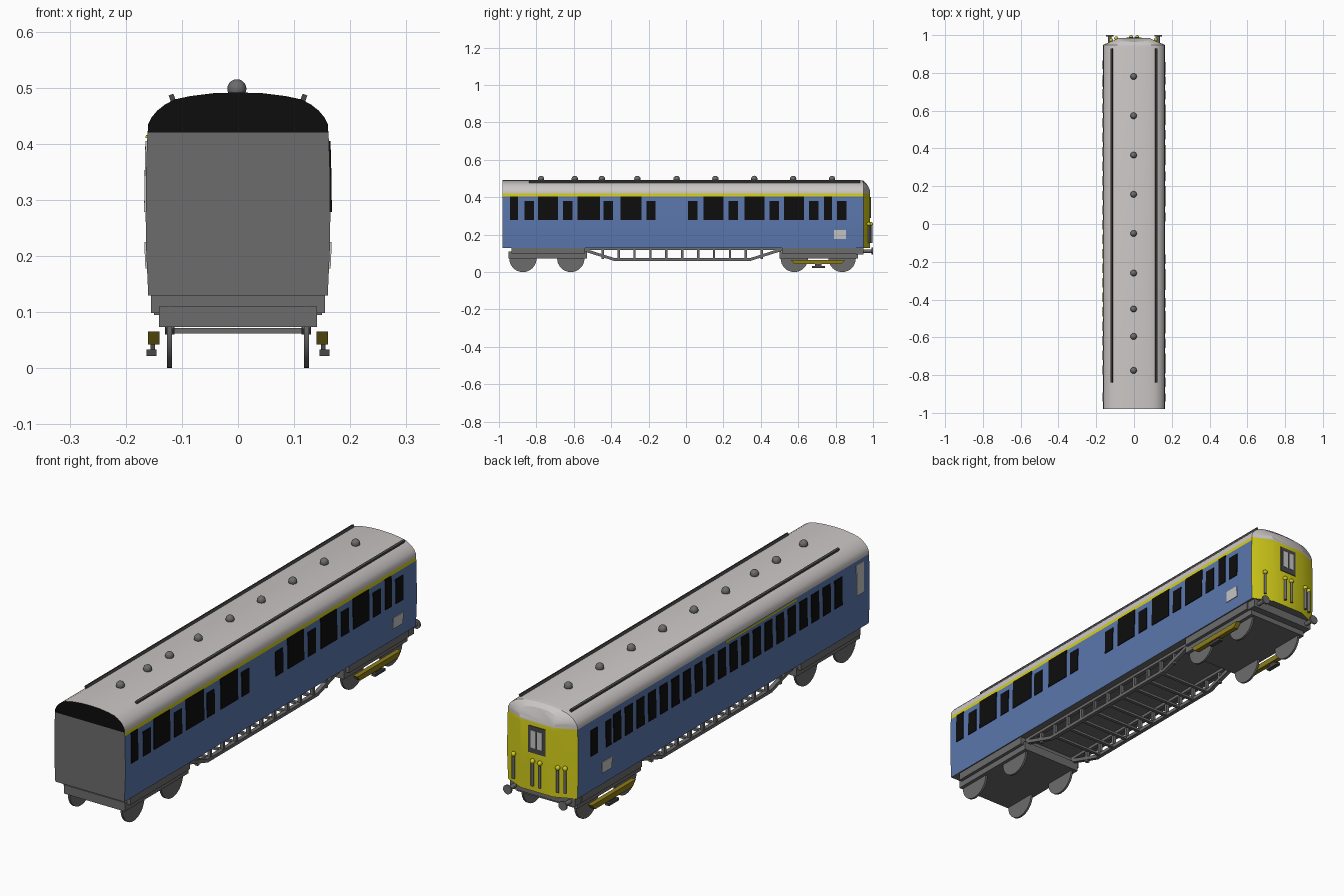
import bpy, bmesh, math
from mathutils import Matrix, Vector

if "Cube" in bpy.data.objects:
    bpy.data.objects.remove(bpy.data.objects["Cube"])


def mat(name, r, g, b):
    m = bpy.data.materials.new(name)
    m.diffuse_color = (r, g, b, 1)
    m.use_nodes = True
    m.node_tree.nodes["Principled BSDF"].inputs["Base Color"].default_value = m.diffuse_color
    return m


BLUE = mat("coach_blue", 0.105, 0.185, 0.42)
YELLOW = mat("warning_yellow", 0.66, 0.62, 0.01)
ROOF = mat("roof_light_grey", 0.60, 0.57, 0.56)
BLACK = mat("black", 0.004, 0.004, 0.004)
GREY = mat("underframe_grey", 0.15, 0.15, 0.15)
DARK = mat("dark_grey", 0.065, 0.065, 0.065)
PANEL = mat("panel_light_grey", 0.56, 0.56, 0.56)
OCHRE = mat("shoe_beam_ochre", 0.26, 0.2, 0.01)


def finish(name, bm, mats, smooth=None):
    bmesh.ops.recalc_face_normals(bm, faces=bm.faces)
    me = bpy.data.meshes.new(name)
    bm.to_mesh(me)
    bm.free()
    ob = bpy.data.objects.new(name, me)
    bpy.context.collection.objects.link(ob)
    for m in mats:
        me.materials.append(m)
    if smooth:
        bpy.ops.object.select_all(action='DESELECT')
        ob.select_set(True)
        bpy.context.view_layer.objects.active = ob
        bpy.ops.object.shade_smooth_by_angle(angle=math.radians(smooth))
    return ob


def add_box(bm, x0, x1, y0, y1, z0, z1):
    m = Matrix.Translation(((x0 + x1) / 2, (y0 + y1) / 2, (z0 + z1) / 2)) @ \
        Matrix.Diagonal((x1 - x0, y1 - y0, z1 - z0, 1))
    bmesh.ops.create_cube(bm, size=1, matrix=m)


def boxes(name, items, m):
    bm = bmesh.new()
    for it in items:
        add_box(bm, *it)
    return finish(name, bm, [m])


def add_cyl(bm, r, depth, loc, axis, seg=24):
    rot = Vector((0, 0, 1)).rotation_difference(Vector(axis)).to_matrix().to_4x4()
    bmesh.ops.create_cone(bm, cap_ends=True, segments=seg, radius1=r, radius2=r,
                          depth=depth, matrix=Matrix.Translation(loc) @ rot)


def add_prism(bm, yz, x0, x1):
    a = [bm.verts.new((x0, y, z)) for y, z in yz]
    b = [bm.verts.new((x1, y, z)) for y, z in yz]
    bm.faces.new(a)
    bm.faces.new(b)
    for i in range(len(yz)):
        j = (i + 1) % len(yz)
        bm.faces.new((a[i], a[j], b[j], b[i]))


# Body shell: cross-section lofted along y, with a three-sided cab end
SIDE = [(.160, .13), (.164, .22), (.1645, .27), (.1635, .36), (.162, .405), (.161, .42)]
TOP = [(.160, .435), (.154, .447), (.144, .459), (.13, .470), (.113, .479), (.085, .485), (.045, .490)]
half = SIDE + TOP
ring = half + [(0, .4915)] + [(-x, z) for x, z in reversed(half)]


def cab_point(x, z):
    if z <= .421:
        return (x * .47, .985, z)
    t = (z - .42) / .07
    return (x * (.47 + .2 * t), .985 - .02 * t * t, .42 + (z - .42) * .75)


bm = bmesh.new()
loops = [[bm.verts.new((x, y, z)) for x, z in ring] for y in (-.98, .93)]
loops.append([bm.verts.new((x, .948, z if z < .43 else .42 + (z - .42) * .96)) for x, z in ring])
loops.append([bm.verts.new(cab_point(x, z)) for x, z in ring])
n, k = len(ring), len(SIDE)
for s in range(3):
    for i in range(n):
        j = (i + 1) % n
        f = bm.faces.new((loops[s][i], loops[s][j], loops[s + 1][j], loops[s + 1][i]))
        c = f.calc_center_median()
        if j == 0:
            f.material_index = 4
        elif c.z > .42 or (k - 1 <= i < n - k):
            f.material_index = 2
        elif s == 2 or (c.z > .405 and c.x > 0):
            f.material_index = 1
for loop, low, high in ((loops[0], 4, 3), (loops[3], 1, 2)):
    bm.faces.new(loop[:k] + loop[n - k:]).material_index = low
    bm.faces.new(loop[k - 1:n - k + 1]).material_index = high
finish("coach_body", bm, [BLUE, YELLOW, ROOF, BLACK, GREY], 25)


# Thin plates following the body side
def side_x(z):
    for (xa, za), (xb, zb) in zip(SIDE, SIDE[1:]):
        if z <= zb:
            return xa + (xb - xa) * (z - za) / (zb - za)
    return SIDE[-1][0]


def side_plates(name, items, sgn, m):
    bm = bmesh.new()
    for y0, y1, z0, z1 in items:
        v = [bm.verts.new((sgn * (side_x(z) + o), y, z))
             for o in (-.003, .003) for y, z in ((y0, z0), (y1, z0), (y1, z1), (y0, z1))]
        for q in ((0, 1, 2, 3), (4, 5, 6, 7), (0, 1, 5, 4), (1, 2, 6, 5), (2, 3, 7, 6), (3, 0, 4, 7)):
            bm.faces.new([v[i] for i in q])
    finish(name, bm, [m])


tall = [(-.941, -.897), (-.792, -.685), (-.579, -.461), (-.35, -.237),
        (.093, .2), (.312, .419), (.525, .632), (.739, .781)]
short = [-.838, -.632, -.416, -.187, .037, .253, .472, .683, .835 - .03]
short[-1] = .832
side_plates("right_windows", [(a, b, .278, .405) for a, b in tall] +
            [(y - .025, y + .025, .278, .38) for y in short], 1, BLACK)
side_plates("left_windows", [(.82, .865, .278, .385), (.73, .765, .278, .385)] +
            [(.665 - .077 * i, .715 - .077 * i, .278, .395) for i in range(20)], -1, BLACK)
side_plates("left_end_window", [(-.94, -.893, .278, .405)], -1, PANEL)
side_plates("right_notice_panel", [(.79, .856, .178, .225)], 1, PANEL)
side_plates("left_notice_panel", [(.725, .79, .178, .225)], -1, PANEL)
side_plates("left_stripe", [(-.5, -.03, .410, .416)], -1, YELLOW)

# Roof ventilators and gutter rails
bm = bmesh.new()
for y in (-.775, -.595, -.45, -.26, -.05, .157, .365, .573, .781):
    bmesh.ops.create_uvsphere(bm, u_segments=16, v_segments=10, radius=.017,
                              matrix=Matrix.Translation((-.002, y, .498)))
finish("roof_vents", bm, [GREY], 40)
bm = bmesh.new()
for s in (-1, 1):
    m = Matrix.Translation((s * .117, .045, .481)) @ Matrix.Rotation(s * .35, 4, 'Y') @ \
        Matrix.Diagonal((.009, 1.77, .014, 1))
    bmesh.ops.create_cube(bm, size=1, matrix=m)
finish("roof_rails", bm, [DARK])

# Cab end window, pipes and buffers
boxes("cab_window_frame", [(-.04, .04, .983, .988, .29, .402)], DARK)
boxes("cab_window_panes", [(-.027, -.004, .985, .990, .312, .385),
                           (.004, .027, .985, .990, .312, .385)], PANEL)
bm, kn = bmesh.new(), bmesh.new()
for x, y in ((.115, .978), (.018, .991), (-.016, .991), (-.095, .985), (-.122, .975)):
    add_cyl(bm, .006, .10, (x, y, .205), (0, 0, 1), 12)
    bmesh.ops.create_uvsphere(kn, u_segments=12, v_segments=8, radius=.010,
                              matrix=Matrix.Translation((x, y - .001, .257)))
finish("cab_pipes", bm, [GREY], 40)
finish("pipe_knobs", kn, [YELLOW], 40)
bm = bmesh.new()
for s in (-1, 1):
    add_cyl(bm, .009, .06, (s * .128, .965, .112), (0, 1, 0))
    add_cyl(bm, .019, .007, (s * .128, .9965, .112), (0, 1, 0))
finish("buffers", bm, [GREY], 40)
boxes("buffer_beam", [(-.15, .15, .91, .95, .095, .131)], GREY)

# Bogies with wheels
frames, wheels = [], bmesh.new()
for c, ys in ((-.739, (-.872, -.616)), (.709, (.579, .835))):
    frames += [(-.141, .141, c - .21, c + .21, .073, .11),
               (-.155, .155, c - .195, c + .2, .098, .131)]
    for y in ys:
        for s in (-1, 1):
            add_cyl(wheels, .073, .009, (s * .122, y, .073), (1, 0, 0), 32)
boxes("bogie_frames", frames, GREY)
finish("wheels", wheels, [GREY], 40)

# Truss underframe: side rails, posts and cross bars
bm = bmesh.new()
for s in (-1, 1):
    x0, x1 = s * .113, s * .13
    add_prism(bm, [(-.56, .131), (-.38, .074), (.34, .074), (.52, .131),
                   (.52, .115), (.345, .06), (-.385, .06), (-.56, .115)], x0, x1)
    add_box(bm, min(x0, x1), max(x0, x1), -.55, .52, .118, .131)
for i in range(11):
    y = -.445 + i * .085
    for s in (-1, 1):
        add_box(bm, s * .1215 - .007, s * .1215 + .007, y - .006, y + .006, .07, .131)
    if -.4 < y < .36:
        add_box(bm, -.12, .12, y - .007, y + .007, .062, .072)
finish("truss_underframe", bm, [GREY])

# Collector shoe beams and shoes
bm, shoe = bmesh.new(), bmesh.new()
for s in (-1, 1):
    add_prism(bm, [(.56, .065), (.85, .065), (.83, .042), (.58, .042)], s * .14, s * .16)
    add_box(shoe, s * .152 - .004, s * .152 + .004, .69, .725, .03, .05)
    add_box(shoe, s * .154 - .009, s * .154 + .009, .675, .742, .022, .033)
finish("shoe_beams", bm, [OCHRE])
finish("collector_shoes", shoe, [DARK])
